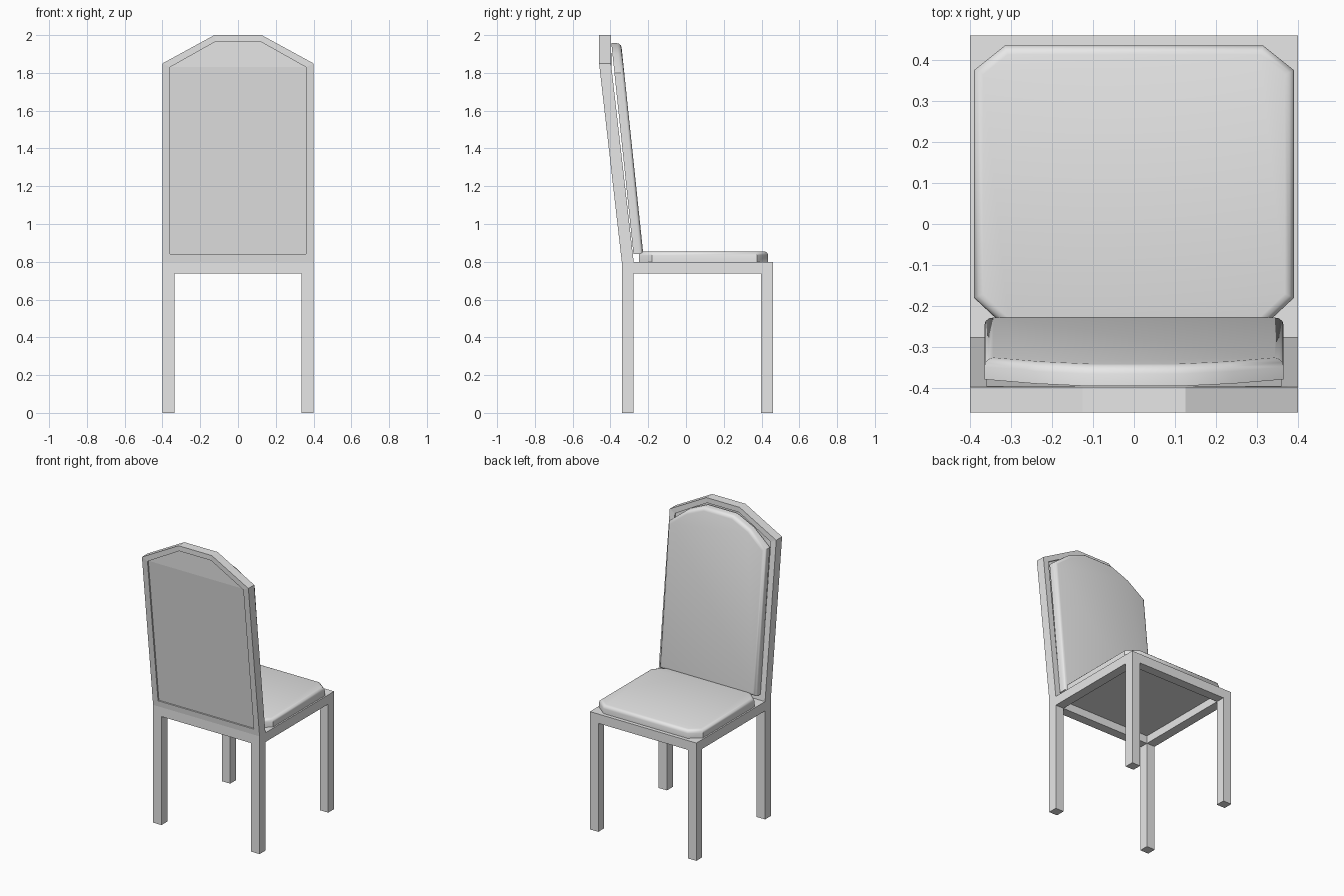
import bpy, bmesh, math

default = bpy.data.objects.get("Cube")
if default:
    bpy.data.objects.remove(default, do_unlink=True)

# One plain grey for the whole chair
grey = bpy.data.materials.new("light_grey")
grey.use_nodes = True
grey.diffuse_color = (0.8, 0.8, 0.8, 1)
for node in grey.node_tree.nodes:
    if node.type == 'BSDF_PRINCIPLED':
        node.inputs["Base Color"].default_value = (0.8, 0.8, 0.8, 1)

W, SEAT, T = 0.40, 0.80, 0.063          # half width, seat height, bar thickness
BACK, FRONT = -0.34, 0.46               # rear and forward faces of the legs
SHOULDER, TOP, LEAN = 1.85, 2.0, 0.12   # backrest bend, top and lean


def finish(name, bm, smooth=False):
    bmesh.ops.recalc_face_normals(bm, faces=bm.faces[:])
    mesh = bpy.data.meshes.new(name)
    bm.to_mesh(mesh)
    bm.free()
    mesh.materials.append(grey)
    ob = bpy.data.objects.new(name, mesh)
    bpy.context.scene.collection.objects.link(ob)
    if smooth:
        bpy.ops.object.select_all(action='DESELECT')
        ob.select_set(True)
        bpy.context.view_layer.objects.active = ob
        bpy.ops.object.shade_smooth_by_angle(angle=math.radians(38))
    return ob


def box(name, low, high):
    bm = bmesh.new()
    bmesh.ops.create_cube(bm, size=1)
    for v in bm.verts:
        v.co = [(a + b) / 2 + c * (b - a) for a, b, c in zip(low, high, v.co)]
    return finish(name, bm)


def mirrored(half):
    """Complete a right-hand outline with its mirror image."""
    return half + [(-x, z) for x, z in reversed(half)]


def rear_y(z):
    """Rear surface of the backrest: leaning, then upright above the shoulder."""
    t = min(max((z - SEAT) / (SHOULDER - SEAT), 0), 1)
    return BACK - LEAN * t


def cushion(name, outline, depth, bevel, place):
    """Prism with a rounded upper rim, moved into position by place()."""
    bm = bmesh.new()
    base = bm.faces.new([bm.verts.new((x, y, 0)) for x, y in outline])
    new = bmesh.ops.extrude_face_region(bm, geom=[base], use_keep_orig=True)["geom"]
    rim = [v for v in new if isinstance(v, bmesh.types.BMVert)]
    bmesh.ops.translate(bm, verts=rim, vec=(0, 0, depth))
    edges = [e for e in bm.edges if all(v.co.z > depth / 2 for v in e.verts)]
    bmesh.ops.recalc_face_normals(bm, faces=bm.faces[:])
    bmesh.ops.bevel(bm, geom=edges, offset=bevel, segments=3, profile=0.5,
                    affect='EDGES')
    for v in bm.verts:
        v.co = place(*v.co)
    return finish(name, bm, smooth=True)


# Legs
for side, sx in (("left", 1), ("right", -1)):
    xs = sorted((sx * W, sx * (W - T)))
    for end, y in (("back", BACK), ("front", FRONT - T)):
        box(f"{end}_{side}_leg", (xs[0], y, 0), (xs[1], y + T, SEAT))
    box(f"{side}_seat_rail", (xs[0], BACK + T, SEAT - T), (xs[1], FRONT - T, SEAT))

# Seat rails across, and the seat board between them
for end, y in (("back", BACK), ("front", FRONT - T)):
    box(f"{end}_seat_rail", (T - W, y, SEAT - T), (W - T, y + T, SEAT))
box("seat_board", (T - W, BACK + T, SEAT - 0.01), (W - T, FRONT - T, SEAT))

# Backrest frame: a ring between the outer and inner outlines
outer = mirrored([(W, SEAT), (W, SHOULDER), (0.125, TOP)])
inner = mirrored([(0.36, 0.84), (0.36, 1.83), (0.12, 1.965)])
bm = bmesh.new()
loops = [[bm.verts.new((x, rear_y(z) + d, z)) for x, z in line]
         for d in (0, T) for line in (outer, inner)]
for a, b in ((0, 1), (1, 3), (3, 2), (2, 0)):
    for i in range(len(outer)):
        j = (i + 1) % len(outer)
        bm.faces.new((loops[a][i], loops[a][j], loops[b][j], loops[b][i]))
finish("backrest_frame", bm)

# Backrest panel, slightly recessed and folded at the shoulder
bm = bmesh.new()
skins = [[bm.verts.new((x, rear_y(z) + d, z)) for x, z in inner]
         for d in (0.01, T - 0.01)]
for s in skins:
    bm.faces.new((s[0], s[1], s[4], s[5]))
    bm.faces.new((s[1], s[2], s[3], s[4]))
for i in range(len(inner)):
    j = (i + 1) % len(inner)
    bm.faces.new((skins[0][i], skins[0][j], skins[1][j], skins[1][i]))
finish("backrest_panel", bm)

# Cushions
seat_outline = mirrored([(0.315, -0.25), (0.39, -0.18), (0.39, 0.375), (0.315, 0.435)])
cushion("seat_cushion", seat_outline, 0.055, 0.022,
        lambda x, y, h: (x, y, SEAT + h))

back_outline = mirrored([(0.365, 0.84), (0.365, 1.80), (0.24, 1.90), (0.11, 1.957)])
cushion("back_cushion", back_outline, 0.052, 0.022,
        lambda x, z, h: (x, -0.278 - 0.105 * (z - 0.84) + h, z))
